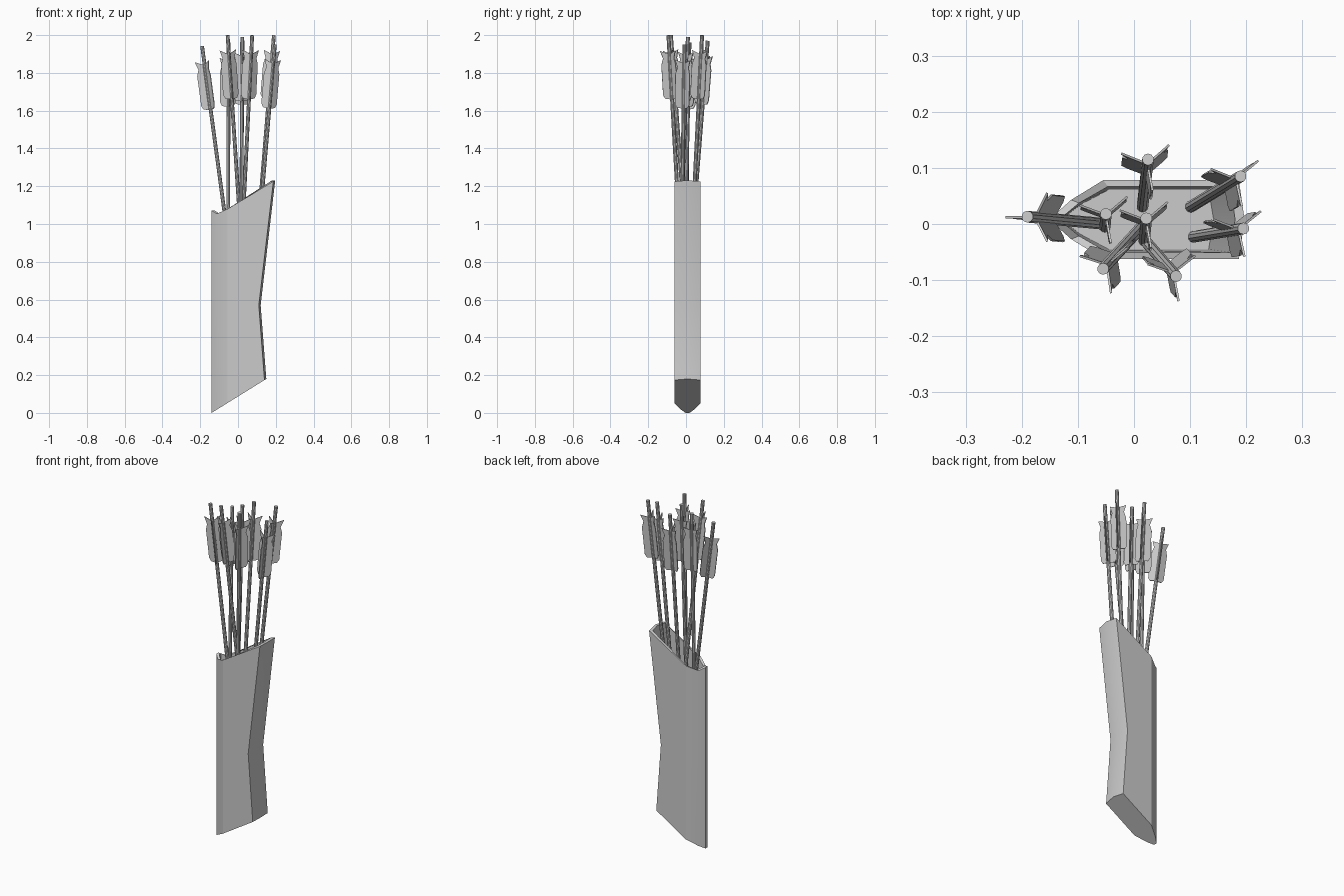
import bpy, bmesh
from math import radians, cos, sin
from mathutils import Vector

cube = bpy.data.objects.get("Cube")
if cube:
    bpy.data.objects.remove(cube)

grey = bpy.data.materials.new("plain grey")
grey.use_nodes = True
colour = (0.6, 0.6, 0.6, 1)
grey.diffuse_color = colour
grey.node_tree.nodes["Principled BSDF"].inputs["Base Color"].default_value = colour


def finish(bm, name):
    bmesh.ops.recalc_face_normals(bm, faces=bm.faces)
    mesh = bpy.data.meshes.new(name)
    bm.to_mesh(mesh)
    bm.free()
    mesh.materials.append(grey)
    obj = bpy.data.objects.new(name, mesh)
    bpy.context.collection.objects.link(obj)
    bpy.ops.object.select_all(action="DESELECT")
    obj.select_set(True)
    bpy.context.view_layer.objects.active = obj
    bpy.ops.object.shade_smooth_by_angle(angle=radians(30))
    return obj


# Quiver: rounded on the left, square on the right, with a waist and a cavity
MID_Y = 0.008


def section(right):
    half = [(-0.14, 0.01), (-0.112, 0.035), (-0.055, 0.07), (right - 0.01, 0.07)]
    return half + [(right, 0)] + [(x, -y) for x, y in reversed(half)]


def ring(bm, right, height, sx=1.0, sy=1.0):
    return [bm.verts.new((0.03 + (x - 0.03) * sx, MID_Y + y * sy, height(x)))
            for x, y in section(right)]


def bottom(x):
    return 0.62 * (x + 0.14)


def rim(x):
    return 1.05 + 0.6 * abs(x + 0.105)


bm = bmesh.new()
rings = [ring(bm, 0.15, bottom),
         ring(bm, 0.12, lambda x: 0.57),
         ring(bm, 0.197, rim),
         ring(bm, 0.197, rim, 0.9, 0.84),
         ring(bm, 0.157, lambda x: 0.92, 0.88, 0.76)]
for low, high in zip(rings, rings[1:]):
    for i in range(len(low)):
        j = (i + 1) % len(low)
        bm.faces.new((low[i], low[j], high[j], high[i]))
bm.faces.new(rings[0])
bm.faces.new(rings[-1])
finish(bm, "quiver")


# Arrow: shaft along local z with its nock end at the origin, plus three vanes
VANE = [(0.005, -0.10), (0.05, -0.08), (0.036, -0.122), (0.047, -0.155),
        (0.047, -0.315), (0.036, -0.335), (0.005, -0.34)]


def arrow(name, top, foot, twist):
    top, foot = Vector(top), Vector(foot)
    axis = top - foot
    length = axis.length
    turn = Vector((0, 0, 1)).rotation_difference(axis)

    bm = bmesh.new()
    made = bmesh.ops.create_cone(bm, cap_ends=True, segments=10,
                                 radius1=0.0105, radius2=0.0105, depth=length)
    bmesh.ops.translate(bm, verts=made["verts"], vec=(0, 0, -length / 2))
    shaft = finish(bm, name + "_shaft")

    bm = bmesh.new()
    for k in range(3):
        a = radians(twist + 120 * k)
        out, side = Vector((cos(a), sin(a), 0)), Vector((-sin(a), cos(a), 0)) * 0.002
        a_side, b_side = [[bm.verts.new(out * r + s + Vector((0, 0, z))) for r, z in VANE]
                          for s in (side, -side)]
        bm.faces.new(a_side)
        bm.faces.new(b_side[::-1])
        for i in range(len(VANE)):
            j = (i + 1) % len(VANE)
            bm.faces.new((a_side[i], b_side[i], b_side[j], a_side[j]))
    vanes = finish(bm, name + "_vanes")

    for obj in (shaft, vanes):
        obj.location = top
        obj.rotation_mode = "QUATERNION"
        obj.rotation_quaternion = turn


FLOOR = 0.9
arrows = [((-0.19, 0.013, 1.942), (-0.05, 0.0), 60),
          ((-0.05, 0.018, 1.96), (-0.052, -0.005), 40),
          ((-0.055, -0.08, 1.999), (0.018, 0.0), 40),
          ((0.022, 0.01, 1.99), (0.018, -0.03), 40),
          ((0.075, -0.093, 1.999), (0.02, -0.03), 40),
          ((0.025, 0.115, 1.97), (0.015, 0.03), 40),
          ((0.19, 0.085, 1.999), (0.1, 0.03), 40),
          ((0.195, -0.008, 1.95), (0.105, -0.023), 40)]
for n, (top, foot, twist) in enumerate(arrows, 1):
    arrow("arrow_%d" % n, top, (*foot, FLOOR), twist)
